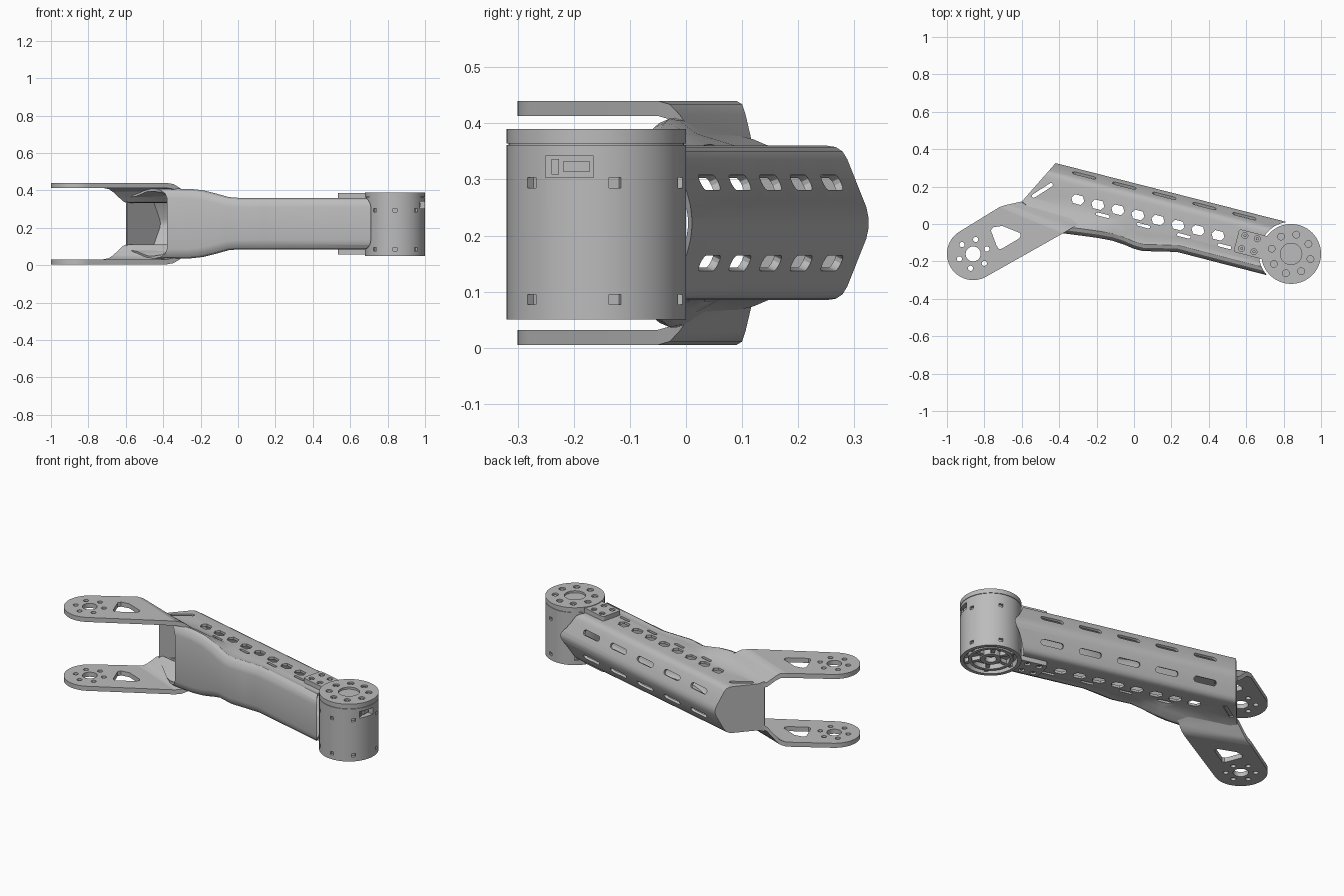
import bpy, bmesh, math
from math import sin, cos, pi, radians
from mathutils import Matrix, Vector

if "Cube" in bpy.data.objects:
    bpy.data.objects.remove(bpy.data.objects["Cube"])

grey = bpy.data.materials.new("machined_grey")
grey.use_nodes = True
grey.diffuse_color = (0.5, 0.5, 0.5, 1)
grey.node_tree.nodes["Principled BSDF"].inputs["Base Color"].default_value = (0.5, 0.5, 0.5, 1)

MID = 0.2225                                   # height of the symmetry plane
ARM = Matrix.Translation((0, 0, MID)) @ Matrix.Rotation(radians(-14.3), 4, "Z")
FLIP = Matrix.Translation((0, 0, 2 * MID)) @ Matrix.Scale(-1, 4, (0, 0, 1))
MOTOR = Vector((0.84, -0.16))
HINGE = Vector((-0.86, -0.16))


def circle(c, r, n=32, start=0.0, sweep=2 * pi):
    steps = n if sweep >= 2 * pi else n - 1
    return [(c[0] + r * cos(start + sweep * i / steps), c[1] + r * sin(start + sweep * i / steps)) for i in range(n)]


def slot(c, length, width, turn=0.0):
    """Rounded slot outline."""
    d, r = (length - width) / 2, width / 2
    pts = circle((d, 0), r, 7, -pi / 2, pi) + circle((-d, 0), r, 7, pi / 2, pi)
    return [(c[0] + x * cos(turn) - y * sin(turn), c[1] + x * sin(turn) + y * cos(turn)) for x, y in pts]


def loft(bm, rings, caps=True):
    vs = [[bm.verts.new(p) for p in ring] for ring in rings]
    for a, b in zip(vs, vs[1:]):
        for i in range(len(a)):
            j = (i + 1) % len(a)
            bm.faces.new((a[i], a[j], b[j], b[i]))
    if caps:
        bm.faces.new(vs[0][::-1])
        bm.faces.new(vs[-1])


def prism(bm, pts, z0, z1, m=Matrix()):
    loft(bm, [[m @ Vector((x, y, z)) for x, y in pts] for z in (z0, z1)])


def make(name, bm, m=Matrix(), cutter=None, wall=0, angle=30):
    """Turn a bmesh into a finished object, with optional wall thickness and cuts."""
    bmesh.ops.transform(bm, matrix=m, verts=bm.verts)
    bmesh.ops.recalc_face_normals(bm, faces=bm.faces)
    me = bpy.data.meshes.new(name)
    bm.to_mesh(me)
    bm.free()
    ob = bpy.data.objects.new(name, me)
    bpy.context.collection.objects.link(ob)
    me.materials.append(grey)
    if wall:
        mod = ob.modifiers.new("wall", "SOLIDIFY")
        mod.thickness, mod.offset = wall, -1
    if cutter:
        tool = make(name + "_cutter", cutter, m)
        tool.hide_render = True
        mod = ob.modifiers.new("cuts", "BOOLEAN")
        mod.object, mod.solver = tool, "EXACT"
    if ob.modifiers:
        dg = bpy.context.evaluated_depsgraph_get()
        ob.data = bpy.data.meshes.new_from_object(ob.evaluated_get(dg))
        ob.modifiers.clear()
    if cutter:
        bpy.data.objects.remove(tool)
    bpy.ops.object.select_all(action="DESELECT")
    ob.select_set(True)
    bpy.context.view_layer.objects.active = ob
    bpy.ops.object.shade_smooth_by_angle(angle=radians(angle))
    return ob


# Arm shell: ridge at the back, flared front wall towards the hinge end
H = 0.1375


def section(u, front, top):
    half = [(0.212, 0.008), (0.207, 0.028), (0.167, 0.113), (0.157, 0.127), (0.143, 0.135), (0.125, H),
            (0.0, H), (front + 0.085, H + (top - H) * 0.45), (front + 0.055, top - 0.004),
            (front + 0.037, top), (front + 0.018, top - 0.008), (front + 0.005, top - 0.026), (front, top - 0.05)]
    return [(u, v, z) for v, z in half] + [(u, v, -z) for v, z in reversed(half)]


stations = [(-0.75, -0.15, 0.187), (-0.356, -0.142, 0.187), (-0.24, -0.128, 0.186), (-0.17, -0.12, 0.178),
            (-0.09, -0.115, 0.158), (-0.03, -0.119, 0.142), (0.03, -0.128, H), (0.08, -0.129, H),
            (0.17, -0.108, H), (0.26, -0.088, H), (0.85, -0.09, H)]
bm = bmesh.new()
loft(bm, [section(*s) for s in stations], caps=False)


def trim(p, q, keep, fill):
    """Cut the shell along a vertical plane through two plan points."""
    d = Vector((q[0] - p[0], q[1] - p[1], 0))
    n = Vector((-d.y, d.x, 0)).normalized()
    if n.dot(Vector((keep[0] - p[0], keep[1] - p[1], 0))) > 0:
        n = -n
    cut = bmesh.ops.bisect_plane(bm, geom=bm.verts[:] + bm.edges[:] + bm.faces[:], dist=1e-5,
                                 plane_co=(p[0], p[1], 0), plane_no=n, clear_outer=True)["geom_cut"]
    if fill:
        bmesh.ops.contextual_create(bm, geom=[e for e in cut if isinstance(e, bmesh.types.BMEdge)])


trim((-0.487, 0.211), (-0.611, -0.032), (0, 0), True)
trim((-0.611, -0.032), (-0.356, -0.142), (0, 0), False)

cuts = bmesh.new()
for i in range(8):                              # slanted lightening holes
    u = -0.323 + i * 0.1105
    if i < 8:
        shape = [(-0.036, 0.002), (-0.022, 0.024), (0.022, 0.024), (0.036, -0.002), (0.022, -0.024), (-0.022, -0.024)]
        prism(cuts, [(u + x, 0.052 + y) for x, y in shape], -0.4, 0.4)
for i in range(4):                              # thin slots beside them
    prism(cuts, slot((-0.174 + i * 0.224, 0.004), 0.075, 0.016), -0.4, 0.4)
prism(cuts, slot((-0.519, 0.053), 0.13, 0.02, radians(47)), -0.4, 0.4)
for side in (1, -1):                            # slots along both ridge faces
    normal = Vector((0, 0.904, 0.426 * side))
    along = Vector((1, 0, 0))
    frame = Matrix((along, normal.cross(along), normal)).transposed().to_4x4()
    for i in range(5):
        spot = Matrix.Translation((-0.322 + i * 0.221, 0.186, 0.072 * side))
        prism(cuts, slot((0, 0), 0.13, 0.03), -0.04, 0.04, spot @ frame)
local_motor = ARM.inverted() @ Vector((MOTOR.x, MOTOR.y, MID))
prism(cuts, circle(local_motor, 0.172, 64), -0.4, 0.4)
make("arm_shell", bm, ARM, cuts, wall=0.014)

# Hinge brackets: flat lobe plus a ramp down to the arm, above and below
lobe = circle(HINGE, 0.14, 28, radians(119), pi) + [(-0.38, -0.05), (-0.72, 0.09)]
window = [(-0.765, -0.035), (-0.755, -0.018), (-0.705, -0.01), (-0.61, -0.048), (-0.605, -0.062),
          (-0.615, -0.078), (-0.71, -0.134), (-0.725, -0.132), (-0.735, -0.115)]
ramp = [(-0.72, 0.09, -0.38, -0.05, 0.44), (-0.69, 0.1, -0.345, -0.029, 0.434), (-0.665, 0.106, -0.315, -0.012, 0.416),
        (-0.615, 0.117, -0.255, 0.022, 0.369), (-0.6, 0.121, -0.24, 0.033, 0.362), (-0.59, 0.13, -0.23, 0.05, 0.361)]
for name, m in (("upper", Matrix()), ("lower", FLIP)):
    bm, cuts = bmesh.new(), bmesh.new()
    prism(bm, lobe, 0.413, 0.44)
    prism(cuts, window, 0.35, 0.5)
    prism(cuts, circle(HINGE, 0.04), 0.35, 0.5)
    for i in range(6):
        a = radians(20 + 60 * i)
        prism(cuts, circle(HINGE + Vector((cos(a), sin(a))) * 0.078, 0.014, 16), 0.35, 0.5)
    make(name + "_hinge_plate", bm, m, cuts)
    bm = bmesh.new()
    loft(bm, [[(a, b, z), (a, b, z - 0.027), (c, d, z - 0.027), (c, d, z)] for a, b, c, d, z in ramp])
    make(name + "_hinge_ramp", bm, m)

# Mounting tabs that join the motor to the arm
for name, m in (("upper", Matrix()), ("lower", FLIP)):
    bm, cuts = bmesh.new(), bmesh.new()
    corners = circle((0.565, 0.1), 0.013, 6, pi / 2, pi / 2) + circle((0.565, 0.0), 0.013, 6, pi, pi / 2)
    prism(bm, corners + [(0.8, -0.013), (0.8, 0.113)], H - 0.003, 0.164)
    for u in (0.59, 0.658):
        for v in (0.015, 0.086):
            prism(cuts, circle((u, v), 0.016, 16), 0.15, 0.2)
            prism(cuts, circle((u, v), 0.008, 12), 0.1, 0.16)
    prism(cuts, circle(local_motor, 0.159, 64), 0.1, 0.2)
    make(name + "_mounting_tab", bm, m @ ARM, cuts)

# Motor housing with side notches, connector pocket and open underside
bm, cuts = bmesh.new(), bmesh.new()
prism(bm, circle(MOTOR, 0.16, 96), 0.05, 0.361)
prism(cuts, circle(MOTOR, 0.14, 64), 0.0, 0.085)
for deg in (-175, -133, -90, -46, 12, 70, 128):
    turn = Matrix.Translation((*MOTOR, 0)) @ Matrix.Rotation(radians(deg), 4, "Z")
    for z in (0.086, 0.294):
        prism(cuts, [(0.145, -0.011), (0.18, -0.011), (0.18, 0.011), (0.145, 0.011)], z - 0.009, z + 0.009, turn)
prism(cuts, [(0.96, -0.25), (1.1, -0.25), (1.1, -0.165), (0.96, -0.165)], 0.303, 0.342)
make("motor_housing", bm, cutter=cuts)

# Connector inside the pocket
bm = bmesh.new()
prism(bm, [(0.95, -0.218), (0.978, -0.218), (0.978, -0.172), (0.95, -0.172)], 0.313, 0.333)
prism(bm, [(0.95, -0.24), (0.972, -0.24), (0.972, -0.226), (0.95, -0.226)], 0.309, 0.336)
make("connector", bm)

# Motor cap, slightly separated by a groove
bm, cuts = bmesh.new(), bmesh.new()
prism(bm, circle(MOTOR, 0.156, 96), 0.358, 0.366)
make("cap_groove", bm)
bm = bmesh.new()
prism(bm, circle(MOTOR, 0.16, 96), 0.364, 0.39)
prism(cuts, circle(MOTOR, 0.057, 48), 0.378, 0.45)
for i in range(8):
    a = radians(30 + 45 * i)
    spot = MOTOR + Vector((cos(a), sin(a))) * 0.107
    prism(cuts, circle(spot, 0.018, 20), 0.38, 0.45)
    prism(cuts, circle(spot, 0.009, 12), 0.37, 0.385)
make("motor_cap", bm, cutter=cuts)

# Rotor rings and spokes on the underside
for name, outer, inner in (("rotor_ring", 0.118, 0.1), ("rotor_hub", 0.055, 0.03)):
    bm, cuts = bmesh.new(), bmesh.new()
    prism(bm, circle(MOTOR, outer, 48), 0.056, 0.09)
    prism(cuts, circle(MOTOR, inner, 48), 0.0, 0.2)
    make(name, bm, cutter=cuts)
bm = bmesh.new()
for i in range(6):
    turn = Matrix.Translation((*MOTOR, 0)) @ Matrix.Rotation(radians(60 * i), 4, "Z")
    prism(bm, [(0.045, -0.01), (0.142, -0.01), (0.142, 0.01), (0.045, 0.01)], 0.062, 0.09, turn)
make("rotor_spokes", bm)
